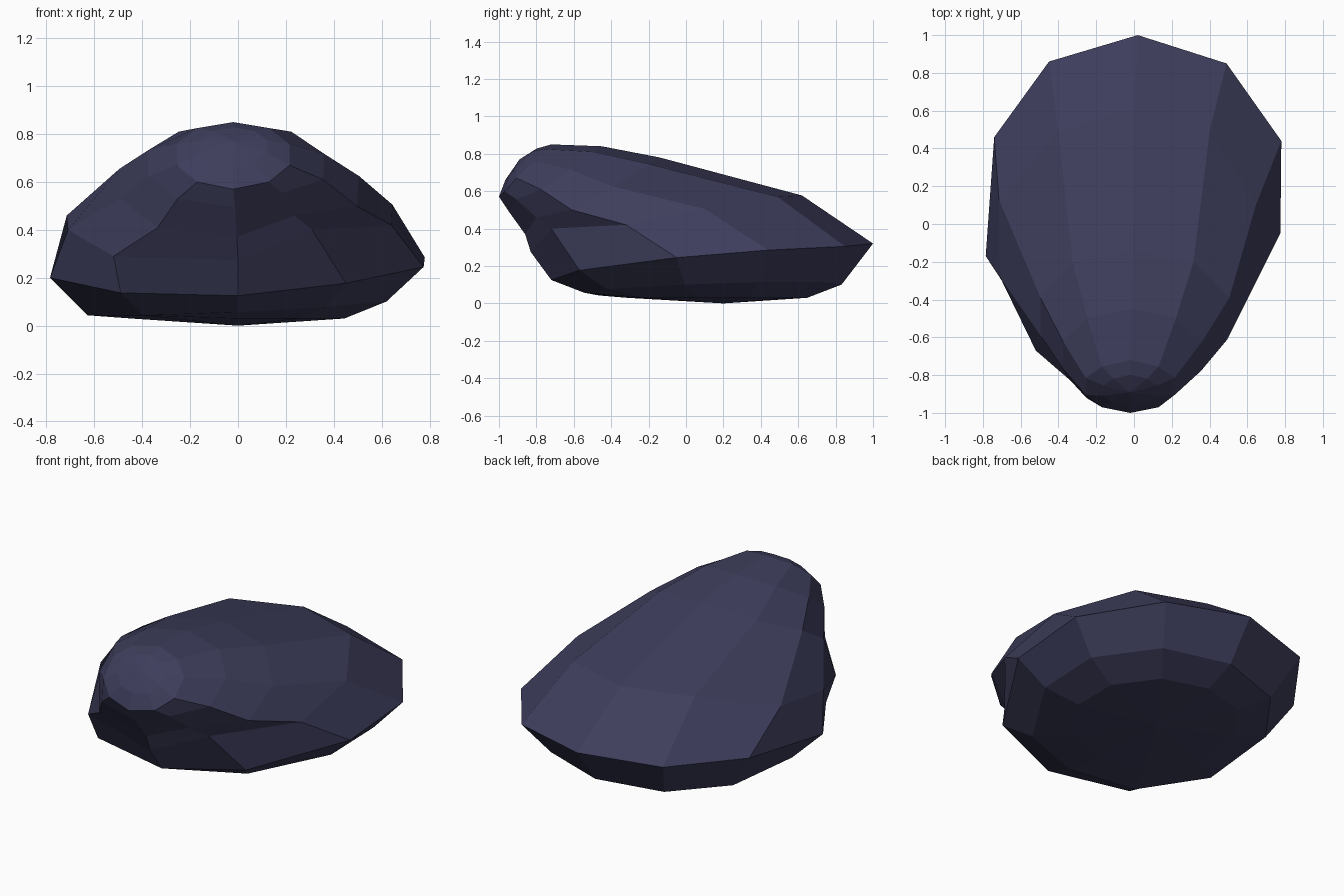
import bpy, bmesh
from mathutils import Vector as V

if "Cube" in bpy.data.objects:
    bpy.data.objects.remove(bpy.data.objects["Cube"])

# Half cross-sections, front to back: (half width, y, z); each is mirrored in x
NOSE = [(0, -1, .57), (.15, -.97, .6), (.235, -.905, .67),
        (.235, -.815, .76), (.15, -.755, .825), (0, -.72, .85)]
SHOULDER = [(0, -.86, .37), (.24, -.80, .46), (.5, -.61, .5),
            (.51, -.39, .625), (.32, -.2, .745), (0, -.14, .78)]
BODY = [(0, -.83, .275), (.31, -.72, .4), (.64, -.32, .42),
        (.645, .1, .505), (.4, .49, .57), (0, .62, .577)]
RIM = [(0, -.72, .125), (.45, -.57, .177), (.775, -.05, .245),
       (.78, .44, .285), (.49, .85, .305), (.02, 1, .32)]


def ring(half, cx=0, left=None):
    """Ten-sided ring: right half plus its mirror, with small left-side offsets."""
    left = left or {}
    pts = [V((cx + x, y, z)) for x, y, z in half]
    for k in (4, 3, 2, 1):
        x, y, z = half[k]
        pts.append(V((cx - x, y, z)) + V(left.get(k, (0, 0, 0))))
    return pts


nose = ring(NOSE, -.02)
shoulder = ring(SHOULDER, -.005, {1: (-.09, -.03, -.05), 2: (.01, .02, .03), 3: (.02, 0, .03)})
body = ring(BODY, 0, {1: (-.21, .05, -.11), 2: (-.07, .04, -.02), 3: (-.07, .03, -.045)})
rim = ring(RIM, 0, {1: (-.04, -.05, -.04), 2: (-.01, -.12, -.045), 3: (.04, .02, 0), 4: (.04, .01, 0)})

# In-between rings: rounded nose cap, neck, and the tucked-in underside
tip = V((-.02, -.89, .77))
cap = [tip.lerp(p, .6) + V((0, -.01, .01)) for p in nose]
neck = [a.lerp(b, .5) + V((0, -.02, .025)) for a, b in zip(nose, shoulder)]
under = [V((p.x * .8, .16 + (p.y - .16) * .8, .075 + .035 * p.x + .025 * p.y)) for p in rim]
base = [V((p.x * .57, .2 + (p.y - .2) * .56, .03)) for p in rim]
rings = [cap, nose, neck, shoulder, body, rim, under, base]

# Loft the rings and close both ends with fans
bm = bmesh.new()
rows = [[bm.verts.new(p) for p in r] for r in rings]
n = len(cap)
for a, b in zip(rows, rows[1:]):
    for i in range(n):
        j = (i + 1) % n
        bm.faces.new((a[i], a[j], b[j], b[i]))
for row, point in ((rows[0], tip), (rows[-1], V((0, .2, 0)))):
    pole = bm.verts.new(point)
    for i in range(n):
        bm.faces.new((row[i], row[(i + 1) % n], pole))
bmesh.ops.recalc_face_normals(bm, faces=bm.faces)

mesh = bpy.data.meshes.new("boulder")
bm.to_mesh(mesh)
bm.free()
mat = bpy.data.materials.new("dark slate blue")
mat.diffuse_color = (.047, .047, .107, 1)
mat.use_nodes = True
mat.node_tree.nodes["Principled BSDF"].inputs["Base Color"].default_value = mat.diffuse_color
mesh.materials.append(mat)
bpy.context.collection.objects.link(bpy.data.objects.new("boulder", mesh))
